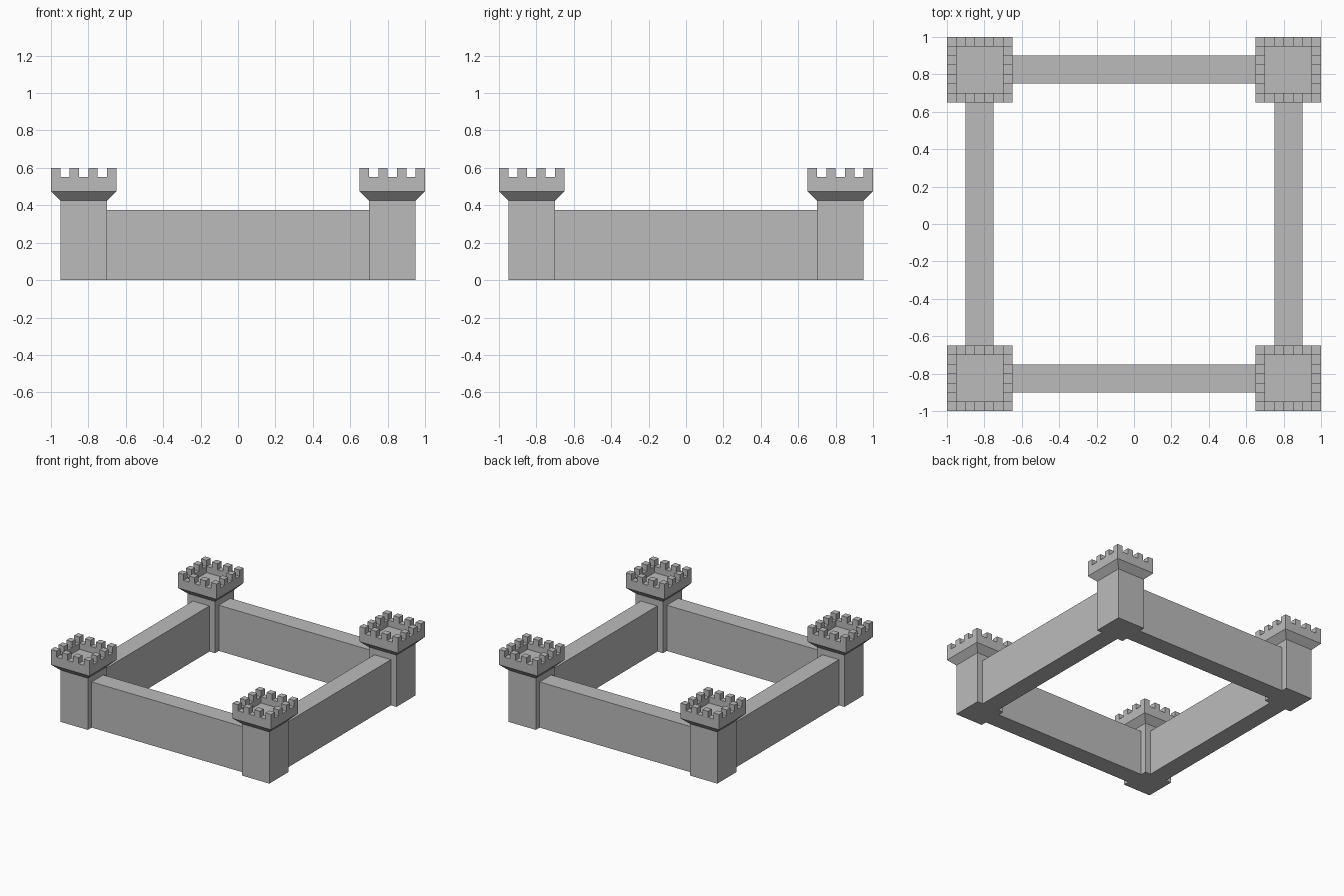
import bpy, bmesh

if "Cube" in bpy.data.objects:
    bpy.data.objects.remove(bpy.data.objects["Cube"])

stone = bpy.data.materials.new("grey stone")
stone.diffuse_color = (0.5, 0.5, 0.5, 1)
stone.use_nodes = True
stone.node_tree.nodes["Principled BSDF"].inputs["Base Color"].default_value = stone.diffuse_color

C = 0.825          # tower centre
SHAFT = 0.125      # half width of shaft and of the sunken roof
CAP = 0.175        # half width of the flared cap
CELL = 0.05        # merlon size


def make_object(name, bm):
    bmesh.ops.recalc_face_normals(bm, faces=bm.faces)
    mesh = bpy.data.meshes.new(name)
    bm.to_mesh(mesh)
    bm.free()
    mesh.materials.append(stone)
    obj = bpy.data.objects.new(name, mesh)
    bpy.context.collection.objects.link(obj)
    return obj


def box(name, x0, x1, y0, y1, z0, z1):
    bm = bmesh.new()
    bmesh.ops.create_cube(bm, size=1)
    for v in bm.verts:
        v.co.x = x1 if v.co.x > 0 else x0
        v.co.y = y1 if v.co.y > 0 else y0
        v.co.z = z1 if v.co.z > 0 else z0
    return make_object(name, bm)


def tower(name, cx, cy):
    bm = bmesh.new()
    cells = [-CAP + CELL * i for i in range(8)]

    # shaft, flared corbel and outer parapet as stacked square rings
    def ring(h, z):
        return [bm.verts.new((cx + sx * h, cy + sy * h, z))
                for sx, sy in ((-1, -1), (1, -1), (1, 1), (-1, 1))]

    rings = [ring(SHAFT, 0), ring(SHAFT, 0.425), ring(CAP, 0.475), ring(CAP, 0.55)]
    rings += [ring(SHAFT, 0.55), ring(SHAFT, 0.50)]   # parapet top, then roof
    for a, b in zip(rings, rings[1:]):
        for i in range(4):
            j = (i + 1) % 4
            bm.faces.new((a[i], a[j], b[j], b[i]))
    bm.faces.new(rings[0])
    bm.faces.new(rings[-1])
    make_object(name, bm)

    # merlons on every other cell round the parapet
    bm = bmesh.new()
    for i in range(7):
        for j in range(7):
            on_edge = i in (0, 6) or j in (0, 6)
            if on_edge and i % 2 == 0 and j % 2 == 0:
                cube = bmesh.ops.create_cube(bm, size=CELL)
                bmesh.ops.translate(bm, verts=cube["verts"], vec=(
                    cx + cells[i] + CELL / 2, cy + cells[j] + CELL / 2, 0.575))
                # the underside rests on the parapet
                low = [f for f in bm.faces if f.calc_center_median().z < 0.551]
                bmesh.ops.delete(bm, geom=low, context='FACES_ONLY')
    make_object(name + "_battlements", bm)


# corner towers
for side_x, sx in (("left", -1), ("right", 1)):
    for side_y, sy in (("front", -1), ("back", 1)):
        tower(f"{side_y}_{side_x}_tower", sx * C, sy * C)

# curtain walls between the towers
E = C - SHAFT
box("front_wall", -E, E, -0.9, -0.75, 0, 0.375)
box("back_wall", -E, E, 0.75, 0.9, 0, 0.375)
box("left_wall", -0.9, -0.75, -E, E, 0, 0.375)
box("right_wall", 0.75, 0.9, -E, E, 0, 0.375)
